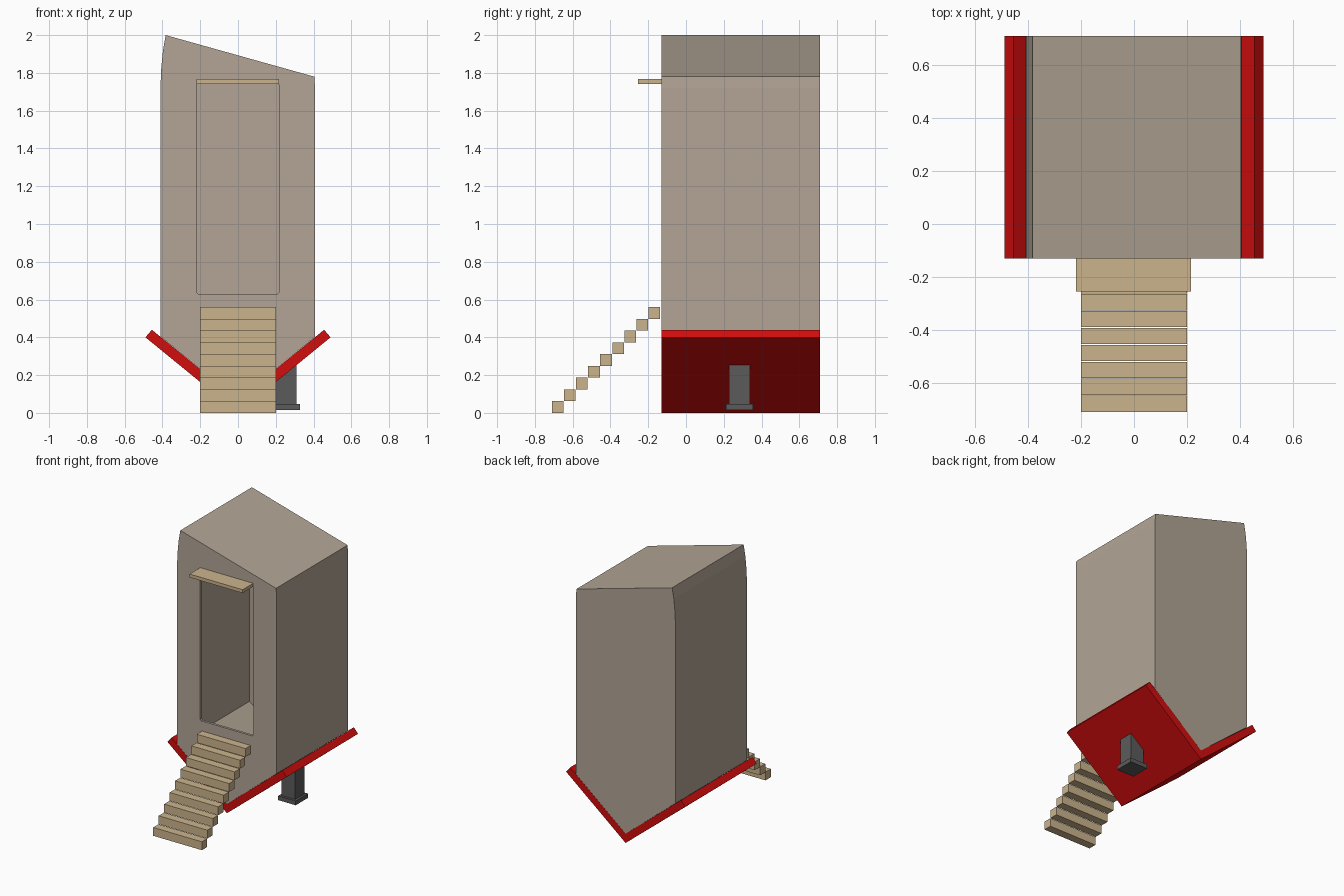
import bpy, bmesh

if "Cube" in bpy.data.objects:
    bpy.data.objects.remove(bpy.data.objects["Cube"])


def material(name, rgb):
    m = bpy.data.materials.new(name)
    m.diffuse_color = (*rgb, 1)
    m.use_nodes = True
    m.node_tree.nodes["Principled BSDF"].inputs["Base Color"].default_value = m.diffuse_color
    return m


BEIGE = material("beige_wall", (0.445, 0.376, 0.301))
RED = material("red_hull", (0.64, 0.004, 0.004))
WOOD = material("pale_wood", (0.597, 0.456, 0.262))
GREY = material("dark_grey", (0.105, 0.105, 0.105))


def prism(name, profile, y0, y1, mat):
    """Extrude an (x, z) outline from y0 to y1."""
    bm = bmesh.new()
    face = bm.faces.new([bm.verts.new((x, y0, z)) for x, z in profile])
    ext = bmesh.ops.extrude_face_region(bm, geom=[face])
    verts = [g for g in ext["geom"] if isinstance(g, bmesh.types.BMVert)]
    bmesh.ops.translate(bm, verts=verts, vec=(0, y1 - y0, 0))
    bmesh.ops.recalc_face_normals(bm, faces=bm.faces)
    me = bpy.data.meshes.new(name)
    bm.to_mesh(me)
    bm.free()
    me.materials.append(mat)
    ob = bpy.data.objects.new(name, me)
    bpy.context.collection.objects.link(ob)
    return ob


def box(name, x0, x1, y0, y1, z0, z1, mat):
    return prism(name, [(x0, z0), (x1, z0), (x1, z1), (x0, z1)], y0, y1, mat)


FRONT, BACK = -0.13, 0.71
SLOPE = 0.817      # rise of the V-shaped hull
HULL_T = 0.069     # vertical thickness of the hull plates

# Cabin: thin hollow shell with V bottom and slanted roof
cabin = prism("cabin", [
    (0, HULL_T), (0.408, HULL_T + SLOPE * 0.408), (0.408, 1.72), (0.404, 1.78),
    (-0.383, 2.0), (-0.397, 1.92), (-0.406, 1.83), (-0.41, 1.74),
    (-0.41, HULL_T + SLOPE * 0.41)], FRONT, BACK, BEIGE)

# Doorway cutter with slightly clipped corners
x0, x1, z0, z1, c = -0.22, 0.217, 0.63, 1.745, 0.008
door = prism("doorway_cutter", [
    (x0 + c, z0), (x1 - c, z0), (x1, z0 + c), (x1, z1 - c),
    (x1 - c, z1), (x0 + c, z1), (x0, z1 - c), (x0, z0 + c)],
    FRONT - 0.1, FRONT + 0.1, BEIGE)
door.hide_render = True

shell = cabin.modifiers.new("shell", 'SOLIDIFY')
shell.thickness = 0.02
shell.offset = -1
shell.use_even_offset = True
cut = cabin.modifiers.new("doorway", 'BOOLEAN')
cut.operation = 'DIFFERENCE'
cut.solver = 'EXACT'
cut.object = door
bpy.context.view_layer.objects.active = cabin
cabin.select_set(True)
for m in ("shell", "doorway"):
    bpy.ops.object.modifier_apply(modifier=m)
bpy.data.objects.remove(door)

# V-shaped red hull under the cabin
prism("hull", [
    (0, 0), (0.49, 0.40), (0.456, 0.44), (0, HULL_T),
    (-0.456, 0.44), (-0.49, 0.40)], FRONT, BACK, RED)

# Canopy above the doorway
box("canopy", -0.22, 0.216, -0.255, FRONT, 1.742, 1.767, WOOD)

# Staircase of separate blocks
RISE = 0.0622
for i in range(9):
    y = -0.71 + 0.064 * i
    box(f"step_{i + 1}", -0.2, 0.2, y, y + 0.0615, i * RISE, (i + 1) * RISE, WOOD)

# Support leg, its top following the hull slope, and its foot
prism("support_leg", [
    (0.2, 0.045), (0.31, 0.045), (0.31, 0.31 * SLOPE + 0.01),
    (0.2, 0.2 * SLOPE + 0.01)], 0.228, 0.338, GREY)
box("leg_foot", 0.183, 0.327, 0.211, 0.355, 0.016, 0.048, GREY)
